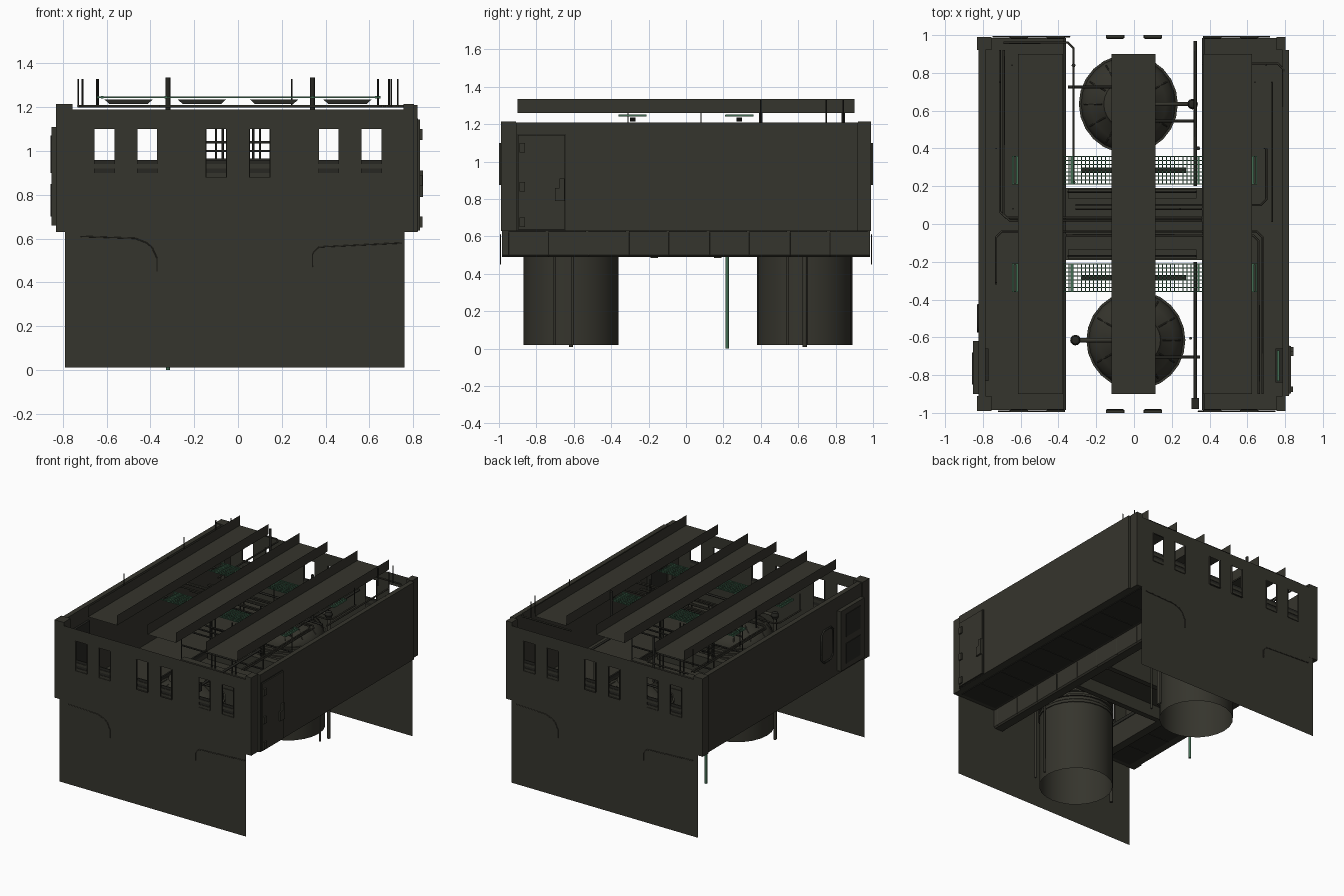
import bpy, bmesh, math
from mathutils import Vector

cube = bpy.data.objects.get("Cube")
if cube:
    bpy.data.objects.remove(cube, do_unlink=True)


def material(name, rgb):
    m = bpy.data.materials.new(name)
    m.use_nodes = True
    m.diffuse_color = (*rgb, 1)
    m.node_tree.nodes["Principled BSDF"].inputs["Base Color"].default_value = (*rgb, 1)
    return m


OLIVE = material("dark olive", (0.036, 0.035, 0.026))
DARK = material("blackened steel", (0.02, 0.02, 0.016))
GREEN = material("muted green", (0.055, 0.15, 0.085))


def finish(name, bm, mat, smooth=False):
    mesh = bpy.data.meshes.new(name)
    bmesh.ops.recalc_face_normals(bm, faces=bm.faces)
    bm.to_mesh(mesh)
    bm.free()
    mesh.materials.append(mat)
    ob = bpy.data.objects.new(name, mesh)
    bpy.context.collection.objects.link(ob)
    if smooth:
        for o in bpy.context.selected_objects:
            o.select_set(False)
        ob.select_set(True)
        bpy.context.view_layer.objects.active = ob
        bpy.ops.object.shade_smooth_by_angle()
    return ob


def box(name, x, y, z, mat=OLIVE):
    """Box from (low, high) pairs on each axis."""
    bm = bmesh.new()
    bmesh.ops.create_cube(bm, size=1)
    for v in bm.verts:
        v.co = [a + (b - a) * (c + 0.5) for (a, b), c in zip((x, y, z), v.co)]
    return finish(name, bm, mat)


def pipe(name, points, r=0.008, mat=DARK):
    """Round tube along a path, with bevelled corners."""
    cu = bpy.data.curves.new(name, 'CURVE')
    cu.dimensions = '3D'
    cu.bevel_depth, cu.bevel_resolution, cu.use_fill_caps = r, 1, True
    path = [Vector(p) for p in points]
    out = [path[0]]
    for a, b, c in zip(path, path[1:], path[2:]):
        cut = min(0.03, (a - b).length / 2, (c - b).length / 2)
        out += [b + (a - b).normalized() * cut, b + (c - b).normalized() * cut]
    out.append(path[-1])
    sp = cu.splines.new('POLY')
    sp.points.add(len(out) - 1)
    for p, co in zip(sp.points, out):
        p.co = (*co, 1)
    cu.materials.append(mat)
    ob = bpy.data.objects.new(name, cu)
    bpy.context.collection.objects.link(ob)
    return ob


def extrude_y(name, profile, y0, y1, mat=OLIVE, closed=True):
    """Profile in x and z drawn out along y: a solid, or an open sheet."""
    bm = bmesh.new()
    near, far = ([bm.verts.new((x, y, z)) for x, z in profile] for y in (y0, y1))
    for i in range(0 if closed else 1, len(profile)):
        bm.faces.new((near[i - 1], near[i], far[i], far[i - 1]))
    if closed:
        bm.faces.new(near)
        bm.faces.new(far)
    return finish(name, bm, mat)


def lathe(name, profile, cx, cy, segments, mat=OLIVE):
    bm = bmesh.new()
    vs = [bm.verts.new((r, 0, z)) for r, z in profile]
    es = [bm.edges.new(p) for p in zip(vs, vs[1:])]
    bmesh.ops.spin(bm, geom=vs + es, axis=(0, 0, 1), cent=(0, 0, 0),
                   angle=math.tau, steps=segments)
    bmesh.ops.remove_doubles(bm, verts=bm.verts, dist=0.0005)
    bmesh.ops.translate(bm, verts=bm.verts, vec=(cx, cy, 0))
    return finish(name, bm, mat, True)


# End walls: thin sheets with six window openings, frames and louvres
windows = [(s * c - 0.045, s * c + 0.045) for c in (0.61, 0.415, 0.1) for s in (-1, 1)]
SILL, HEAD = 0.88, 1.1
for side, label in ((-1, "front"), (1, "back")):
    bm = bmesh.new()
    xs = sorted([-0.79, 0.76] + [e for w in windows for e in w])
    zs = [0.01, SILL, HEAD, 1.19]
    for i, (a, b) in enumerate(zip(xs, xs[1:])):
        for j, (c, d) in enumerate(zip(zs, zs[1:])):
            if not (j == 1 and i % 2 == 1):
                bm.faces.new([bm.verts.new((x, side * 0.988, z))
                              for x, z in ((a, c), (b, c), (b, d), (a, d))])
    bmesh.ops.remove_doubles(bm, verts=bm.verts, dist=0.0005)
    finish(label + "_wall", bm, OLIVE)
    for a, b in windows:
        reach = 1.0 if abs(a + b) < 0.3 else 0.994
        ys = sorted((side * 0.984, side * reach))
        for x0, x1 in ((a - 0.004, a), (b, b + 0.004)):
            box(label + "_window_jamb", (x0, x1), ys, (SILL, HEAD))
        box(label + "_window_sill", (a, b), ys, (SILL - 0.004, SILL))
        for k in range(4):
            z = SILL + 0.02 * k
            box(label + "_window_louvre", (a, b), sorted((side * 0.98, side * (0.99 - 0.004 * (k % 2)))),
                (z, z + 0.02), (OLIVE, DARK)[k % 2])
    y = side * 0.991
    pipe(label + "_wall_conduit", [(-side * x, y, z) for x, z in
         ((-0.72, 0.61), (-0.44, 0.6), (-0.37, 0.54), (-0.37, 0.45))], 0.003, OLIVE)
    pipe(label + "_wall_drain", [(-side * x, y, z) for x, z in
         ((0.75, 0.58), (0.34, 0.56), (0.34, 0.47))], 0.003, OLIVE)

# Side galleries: floor with a hanging keel, outer wall and corner posts
for s, label, wall, post in ((-1, "right", 0.822, 0.832), (1, "left", 0.82, 0.803)):
    profile = [(0.8, 0.63), (0.8, 0.655), (0.365, 0.655), (0.365, 0.49), (0.43, 0.49), (0.44, 0.5), (0.44, 0.63)]
    extrude_y(label + "_gallery_floor", [(s * x, z) for x, z in profile], -0.985, 0.985)
    box(label + "_outer_wall", sorted((s * 0.785, s * wall)), (-0.91, 0.92), (0.63, 1.21))
    for y in ((-0.99, -0.91), (0.92, 0.99)):
        box(label + "_corner_post", sorted((s * 0.755, s * post)), y, (0.63, 1.215))
    box(label + "_floor_edge", sorted((s * 0.36, s * 0.372)), (-0.985, 0.985), (0.655, 0.68), DARK)
    for i in range(9):
        y = -0.95 + i * 0.215
        box(label + "_underside_panel", sorted((s * 0.46, s * 0.76)), (y, y + 0.2), (0.625, 0.632), DARK)
        pipe(label + "_keel_rib", [(s * 0.44, y, 0.622), (s * 0.44, y, 0.495)], 0.003, OLIVE)

# Left door with outline, small window, latch and hinges
box("left_door_edge", (0.815, 0.823), (-0.903, -0.642), (0.633, 1.148), DARK)
box("left_door", (0.815, 0.832), (-0.898, -0.647), (0.637, 1.143))
box("left_door_latch", (0.825, 0.845), (-0.7, -0.65), (0.79, 0.86))
box("left_door_latch_top", (0.825, 0.845), (-0.675, -0.65), (0.86, 0.91))
for z in (0.65, 0.84, 1.05):
    box("left_door_hinge", (0.825, 0.843), (-0.89, -0.86), (z, z + 0.05))

# Right door with panels, and a rounded hatch rim
box("right_door", (-0.853, -0.82), (-0.9, -0.62), (0.66, 1.11))
for z in ((0.7, 0.85), (0.9, 1.07)):
    box("right_door_panel", (-0.857, -0.85), (-0.85, -0.68), z, DARK)
pipe("right_hatch_rim", [(-0.825, y, z) for y, z in
     ((-0.5, 0.78), (-0.57, 0.78), (-0.57, 1.02), (-0.43, 1.02), (-0.43, 0.78), (-0.5, 0.78))], 0.007)
box("right_door_well", (-0.785, -0.77), (-0.83, -0.66), (0.66, 1.1), DARK)
box("left_door_well", (0.75, 0.785), (-0.84, -0.66), (0.66, 1.1), DARK)
box("left_door_lamp", (0.757, 0.77), (-0.83, -0.67), (1.1, 1.12), GREEN)

# Central bridge with girders, railings and equipment racks
box("bridge_floor", (-0.37, 0.37), (-0.19, 0.19), (0.58, 0.62))
for s in (-1, 1):
    box("bridge_girder", (-0.37, 0.37), sorted((s * 0.15, s * 0.19)), (0.485, 0.58))
    box("bridge_rack", (-0.35, 0.33), sorted((s * 0.135, s * 0.185)), (0.62, 0.74))
    for z in (0.84, 0.96, 1.0, 1.04):
        pipe("bridge_rail", [(-0.35, s * 0.17, z), (0.33, s * 0.17, z)], 0.006)
    for x in (-0.35, -0.1, -0.07, 0.07, 0.1, 0.33):
        pipe("bridge_rail_post", [(x, s * 0.17, 0.62), (x, s * 0.17, 1.12)], 0.005)

# Two open-bottomed hanging tanks with stepped tops, feed arms and drop pipes
for s, cx, cy in ((-1, 0.01, -0.615), (1, -0.03, 0.635)):
    lathe("tank", [(0.255, 0.02), (0.255, 0.55), (0.262, 0.55), (0.262, 0.57), (0.25, 0.58),
                   (0.25, 0.72), (0.235, 0.76), (0.2, 0.8), (0.14, 0.84), (0.13, 0.86), (0, 0.88)], cx, cy, 24)
    for k in range(4):
        z = 0.6 + 0.035 * k
        lathe("tank_ring", [(0.248, z), (0.262, z), (0.262, z + 0.014), (0.248, z + 0.014)], cx, cy, 24)
    c = Vector((cx, cy, 0))
    for k in range(12):
        a = math.tau * k / 12
        d = Vector((math.cos(a), math.sin(a), 0))
        pipe("tank_top_rib", [c + d * 0.14 + Vector((0, 0, 0.84)), c + d * 0.2 + Vector((0, 0, 0.8)),
                              c + d * 0.235 + Vector((0, 0, 0.76))], 0.004, OLIVE)
    ex = s * 0.31
    pipe("tank_feed_arm", [(cx, cy, 0.87), (cx, cy, 0.94), (ex, cy, 0.94), (ex, cy, 0.01)], 0.013, OLIVE)
    lathe("feed_valve", [(0, 0.91), (0.02, 0.918), (0.028, 0.94), (0.02, 0.962), (0, 0.97)], ex, cy, 12, DARK)
    for dy in (0.01, -0.09):
        pipe("tank_side_pipe", [(0.3, cy + dy, 0.7), (0.3, cy + dy, 0.02)], 0.008, OLIVE)
    pipe("tank_cross_pipe", [(0.32, cy - 0.09, 0.9), (cx, cy - 0.09, 0.9), (cx, cy - 0.09, 0.8)], 0.008)
    pipe("tank_upper_pipe", [(-0.35 * s, cy + s * 0.09, 0.9), (cx, cy + s * 0.09, 0.9)], 0.008)
pipe("green_pole", [(-0.32, 0.22, 0.0), (-0.32, 0.22, 0.7)], 0.01, GREEN)

# Roof channels: open-topped sheet beams with upright flanges
for x0, x1 in ((-0.615, -0.375), (-0.12, 0.115), (0.365, 0.625)):
    extrude_y("roof_channel", [(x0, 1.335), (x0, 1.26), (x1, 1.26), (x1, 1.335)], -0.9, 0.9, closed=False)

# Green mesh trays with lamps slung under the channels
for s in (-1, 1):
    cy = s * 0.285
    for i in range(35):
        x = -0.365 + i * 0.0215
        box("tray_bar", (x - 0.0025, x + 0.0025), (cy - 0.073, cy + 0.073), (1.243, 1.247), GREEN)
    for i in range(8):
        y = cy - 0.073 + i * 0.0208
        half = 0.645 if i in (0, 7) else 0.367
        box("tray_rail", (-half, half), (y - 0.0025, y + 0.0025), (1.242, 1.249), GREEN)
    for x in (-0.64, -0.62, -0.33, 0.34, 0.63, 0.647):
        box("tray_end", (x - 0.005, x + 0.005), (cy - 0.075, cy + 0.075), (1.24, 1.252), GREEN)
    for x in (-0.5, -0.165, 0.165, 0.5):
        w = 0.11
        extrude_y("tray_lamp", [(x - w, 1.235), (x + w, 1.235), (x + w * 0.8, 1.215), (x - w * 0.8, 1.215)],
                  cy - 0.015, cy + 0.015, DARK)

# Overhead pipe runs
Z = 1.205
runs = [
    [(-0.69, 0.92), (-0.69, 0.02), (0.36, 0.02)],
    [(-0.71, 0.92), (-0.71, 0.035), (0.36, 0.035)],
    [(-0.73, -0.32), (-0.73, -0.04), (0.68, -0.04), (0.68, -0.9)],
    [(-0.36, -0.06), (0.66, -0.06), (0.66, -0.9)],
    [(-0.31, 0.1), (0.7, 0.1), (0.7, 0.4)],
    [(-0.31, 0.08), (0.36, 0.08)],
    [(-0.69, 0.96), (-0.32, 0.96), (-0.32, 0.22)],
    [(0.73, 0.01), (0.73, 0.75)],
    [(0.36, 0.85), (0.79, 0.85), (0.79, 0.62)],
]
for run in runs:
    pipe("overhead_pipe", [(x, y, Z) for x, y in run], 0.006, OLIVE)
for s in (-1, 1):
    pipe("gallery_pipe", [(0.325, s * 0.2, 1.0), (0.325, s * 0.97, 1.0)], 0.009)
box("pipe_junction", (0.305, 0.345), (-0.98, -0.92), (0.97, 1.03), DARK)

# Roof stacks and thin hanger rods
for x, y in ((-0.32, 0.84), (0.34, 0.4)):
    pipe("roof_stack", [(x, y, 1.0), (x, y, 1.335)], 0.011)
for x, y in ((-0.73, -0.31), (-0.73, 0.4), (-0.71, 0.75), (-0.645, 0.84), (-0.64, 0.08),
             (0.245, 0.08), (0.64, 0.75), (0.69, 0.4), (0.7, 0.84), (0.73, 0.75)):
    pipe("hanger_rod", [(x, y, 1.2), (x, y, 1.33)], 0.004)
